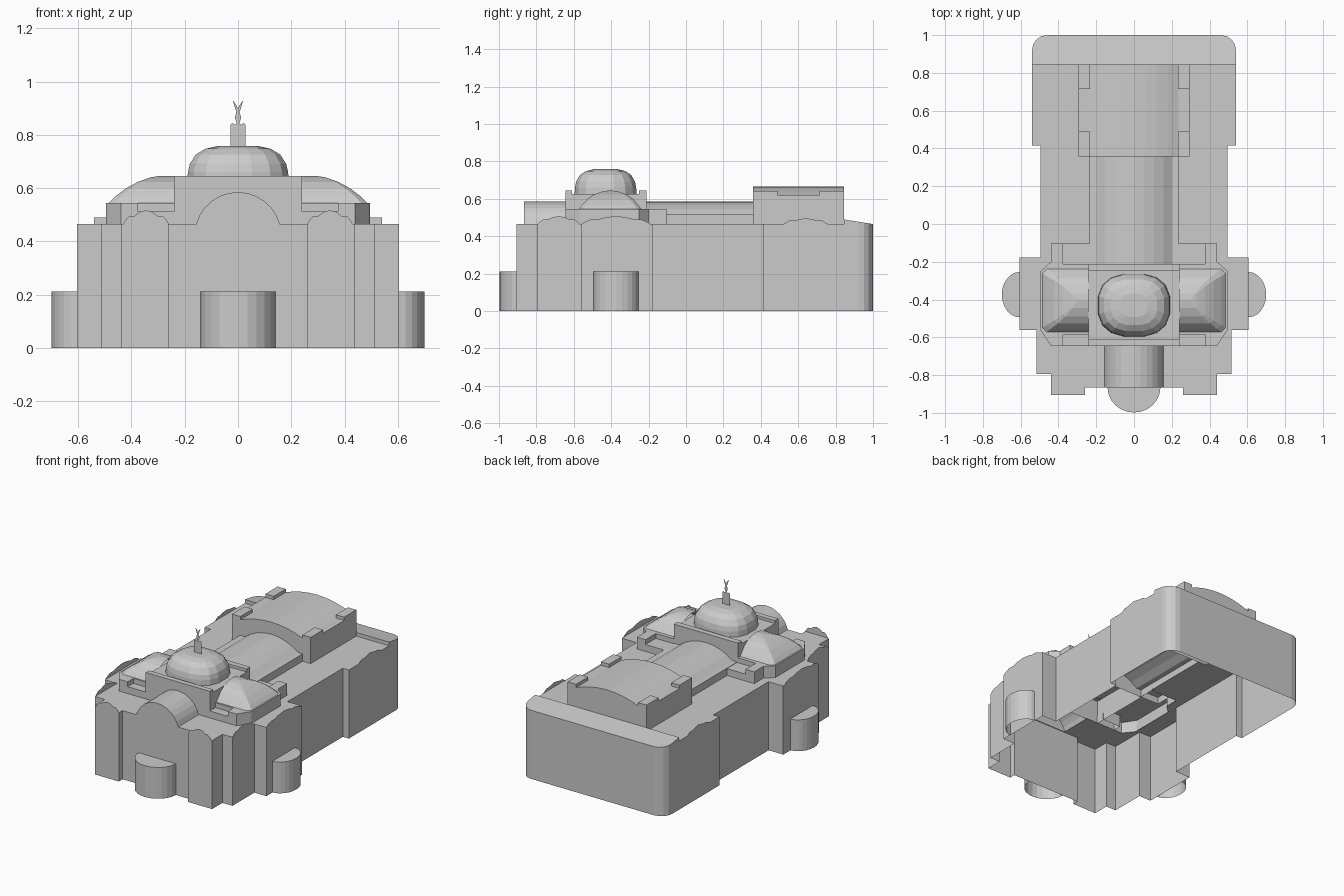
import bpy, bmesh
from math import sin, cos, pi, asin, copysign

cube = bpy.data.objects.get("Cube")
if cube:
    bpy.data.objects.remove(cube)

GREY = (0.6, 0.6, 0.6, 1)
stone = bpy.data.materials.new("grey_stone")
stone.use_nodes = True
stone.diffuse_color = GREY
stone.node_tree.nodes["Principled BSDF"].inputs["Base Color"].default_value = GREY
ROOF = 0.465


def finish(name, bm):
    bmesh.ops.remove_doubles(bm, verts=bm.verts, dist=0.0005)
    bmesh.ops.recalc_face_normals(bm, faces=bm.faces)
    mesh = bpy.data.meshes.new(name)
    bm.to_mesh(mesh)
    bm.free()
    mesh.materials.append(stone)
    obj = bpy.data.objects.new(name, mesh)
    bpy.context.collection.objects.link(obj)
    return obj


def mirrored(half):
    """Complete a half outline by reflecting it across x = 0."""
    return half + [(-x, y) for x, y in reversed(half)]


def loft(bm, rings, closed=True):
    rows = [[bm.verts.new(p) for p in ring] for ring in rings]
    count = len(rows[0])
    for low, high in zip(rows, rows[1:]):
        for i in range(count if closed else count - 1):
            j = (i + 1) % count
            bm.faces.new((low[i], low[j], high[j], high[i]))
    return rows


def prism(name, outline, low, high, cap=True):
    """Open-bottomed prism; high may be a function of (x, y)."""
    top = high if callable(high) else lambda x, y: high
    bm = bmesh.new()
    rows = loft(bm, [[(x, y, low) for x, y in outline],
                     [(x, y, top(x, y)) for x, y in outline]])
    if cap:
        bm.faces.new(rows[1])
    return finish(name, bm)


def box(name, x0, x1, y0, y1, low, high):
    return prism(name, [(x0, y0), (x1, y0), (x1, y1), (x0, y1)], low, high)


def arch(half, spring, crown, steps=8):
    """Segmental arch from +half to -half."""
    rise = crown - spring
    radius = (half * half + rise * rise) / (2 * rise)
    limit = asin(min(1, half / radius))
    return [(radius * sin(limit * (1 - 2 * i / steps)),
             crown - radius + radius * cos(limit * (1 - 2 * i / steps)))
            for i in range(steps + 1)]


def vault(name, profile, y0, y1):
    """Sweep an x/z profile along y and close both ends."""
    bm = bmesh.new()
    rows = loft(bm, [[(x, y, z) for x, z in profile] for y in (y0, y1)], False)
    for row in rows:
        bm.faces.new(row)
    return finish(name, bm)


def panel(name, points, place):
    """Thin upright gable or ornament."""
    bm = bmesh.new()
    bm.faces.new([bm.verts.new(place(a, z)) for a, z in points])
    return finish(name, bm)


# Main walls, with rounded rear corners
corner = [(0.46 + 0.08 * cos(a * pi / 8), 0.92 + 0.08 * sin(a * pi / 8))
          for a in range(5)]
plan = mirrored([(0.26, -0.865), (0.26, -0.905), (0.44, -0.905), (0.44, -0.795),
                 (0.515, -0.795), (0.515, -0.56), (0.605, -0.56), (0.605, -0.177),
                 (0.495, -0.177), (0.495, 0.415), (0.54, 0.415)] + corner)
prism("outer_walls", plan, 0, ROOF, cap=False)

# Flat roof, open below the raised vaults
opening = mirrored([(0.15, -0.86), (0.15, -0.64), (0.435, -0.64), (0.49, -0.57),
                    (0.49, -0.25), (0.435, -0.2), (0.435, -0.105), (0.23, -0.105),
                    (0.23, 0.36), (0.29, 0.36), (0.29, 0.84)])
bm = bmesh.new()
for loop in (plan, opening):
    verts = [bm.verts.new((x, y, ROOF)) for x, y in loop]
    for i, v in enumerate(verts):
        bm.edges.new((v, verts[i - 1]))
bmesh.ops.triangle_fill(bm, use_beauty=True, edges=bm.edges[:], normal=(0, 0, 1))
finish("flat_roof", bm)

# Sloping rear roof
prism("rear_roof", mirrored([(0.54, 0.845)] + corner), ROOF,
      lambda x, y: 0.49 - 0.025 * (y - 0.845) / 0.155)

# Semicircular apses
arc = [(cos(i * pi / 12), sin(i * pi / 12)) for i in range(13)]
prism("front_apse", [(0.14 * c, -0.865 - 0.133 * s) for c, s in arc], 0, 0.212)
for side, label in ((1, "left"), (-1, "right")):
    prism(label + "_apse", [(side * (0.605 + 0.095 * s), -0.374 + 0.12 * c)
                            for c, s in arc], 0, 0.212)

# Front barrel vault, nave and rear hall
vault("front_vault", [(0.157, ROOF)] + arch(0.157, ROOF, 0.585, 12) + [(-0.157, ROOF)],
      -0.865, -0.645)


def hall(name, half, vault_half, eave, crown, y0, y1):
    edge = [(half, ROOF), (half, eave)]
    vault(name, edge + arch(vault_half, eave, crown)
          + [(-x, z) for x, z in reversed(edge)], y0, y1)


hall("nave", 0.235, 0.2, 0.515, 0.585, -0.215, 0.36)
hall("rear_hall", 0.295, 0.235, 0.62, 0.667, 0.357, 0.845)
for side in (1, -1):
    for y0, y1 in ((0.357, 0.49), (0.715, 0.845)):
        box("hall_corner_post", side * 0.233, side * 0.295, y0, y1, 0.6, 0.643)

# Crossing block with front and back parapets
box("crossing_block", -0.24, 0.24, -0.645, -0.212, ROOF, 0.625)
for y0, y1 in ((-0.645, -0.61), (-0.25, -0.212)):
    box("crossing_parapet", -0.24, 0.24, y0, y1, 0.62, 0.645)

# Central dome built from rounded square rings
levels = [(1, 0.625), (0.99, 0.66), (0.95, 0.692), (0.83, 0.727),
          (0.64, 0.748), (0.38, 0.759)]


def rounded(a, r):
    c, s = cos(a), sin(a)
    return (0.193 * r * copysign(abs(c) ** 0.78, c),
            -0.43 + 0.168 * r * copysign(abs(s) ** 0.78, s))


bm = bmesh.new()
rows = loft(bm, [[(*rounded((i + 0.5) * pi / 8, r), z) for i in range(16)]
                 for r, z in levels])
bm.faces.new(rows[-1])
finish("central_dome", bm)

# Flat finial: pedestal, stem and forked tip
finial = [(0.028, 0.75), (0.028, 0.838), (0.02, 0.845), (0.012, 0.838), (0.005, 0.845),
          (0.012, 0.865), (0.006, 0.885), (0.02, 0.93), (0.008, 0.915)]
panel("finial", finial + [(0, 0.9)] + [(-x, z) for x, z in reversed(finial)],
      lambda a, z: (a, -0.43, z))

# Transept drums, half domes and ledges on both sides
for side, label in ((1, "left"), (-1, "right")):
    drum = [(0.24, -0.585), (0.375, -0.585), (0.375, -0.645), (0.44, -0.645),
            (0.49, -0.57), (0.495, -0.56), (0.495, -0.25), (0.44, -0.2),
            (0.44, -0.103), (0.375, -0.103), (0.375, -0.212), (0.24, -0.212)]
    prism(label + "_drum_walls", [(side * x, y) for x, y in drum], ROOF, 0.545)
    for y0, y1 in ((-0.645, -0.585), (-0.212, -0.103)):
        box(label + "_drum_ledge", side * 0.235, side * 0.375, y0, y1, ROOF, 0.512)
    bm = bmesh.new()
    rings = []
    for reach, width, z in ((0.485, 0.168, 0.545), (0.462, 0.15, 0.568),
                            (0.42, 0.122, 0.6), (0.375, 0.085, 0.624),
                            (0.33, 0.04, 0.64), (0.3, 0.004, 0.645)):
        cut = width * 0.14
        half = [(0.24, -width), (reach - cut, -width), (reach, cut - width)]
        ring = half + [(x, -y) for x, y in reversed(half)]
        rings.append([(side * x, y - 0.405, z) for x, y in ring])
    rows = loft(bm, rings, False)
    bm.faces.new(rows[-1])
    finish(label + "_half_dome", bm)


# Wavy gables rising from the walls
def wave(centre, half, crown):
    mid = ROOF + 0.6 * (crown - ROOF)
    shape = [(1, ROOF), (0.88, mid - 0.012), (0.72, mid), (0.5, mid),
             (0.3, crown - 0.007), (0, crown)]
    return ([(centre + half * t, z) for t, z in shape]
            + [(centre - half * t, z) for t, z in reversed(shape[:-1])])


for side, label in ((1, "left"), (-1, "right")):
    panel(label + "_front_gable", wave(0.345, 0.085, 0.517),
          lambda a, z: (side * a, -0.905, z))
    for x, centre, half, crown in ((0.515, -0.68, 0.112, 0.508),
                                   (0.605, -0.375, 0.185, 0.508),
                                   (0.54, 0.64, 0.12, 0.497)):
        panel(label + "_side_gable", wave(centre, half, crown),
              lambda a, z: (side * x, a, z))
